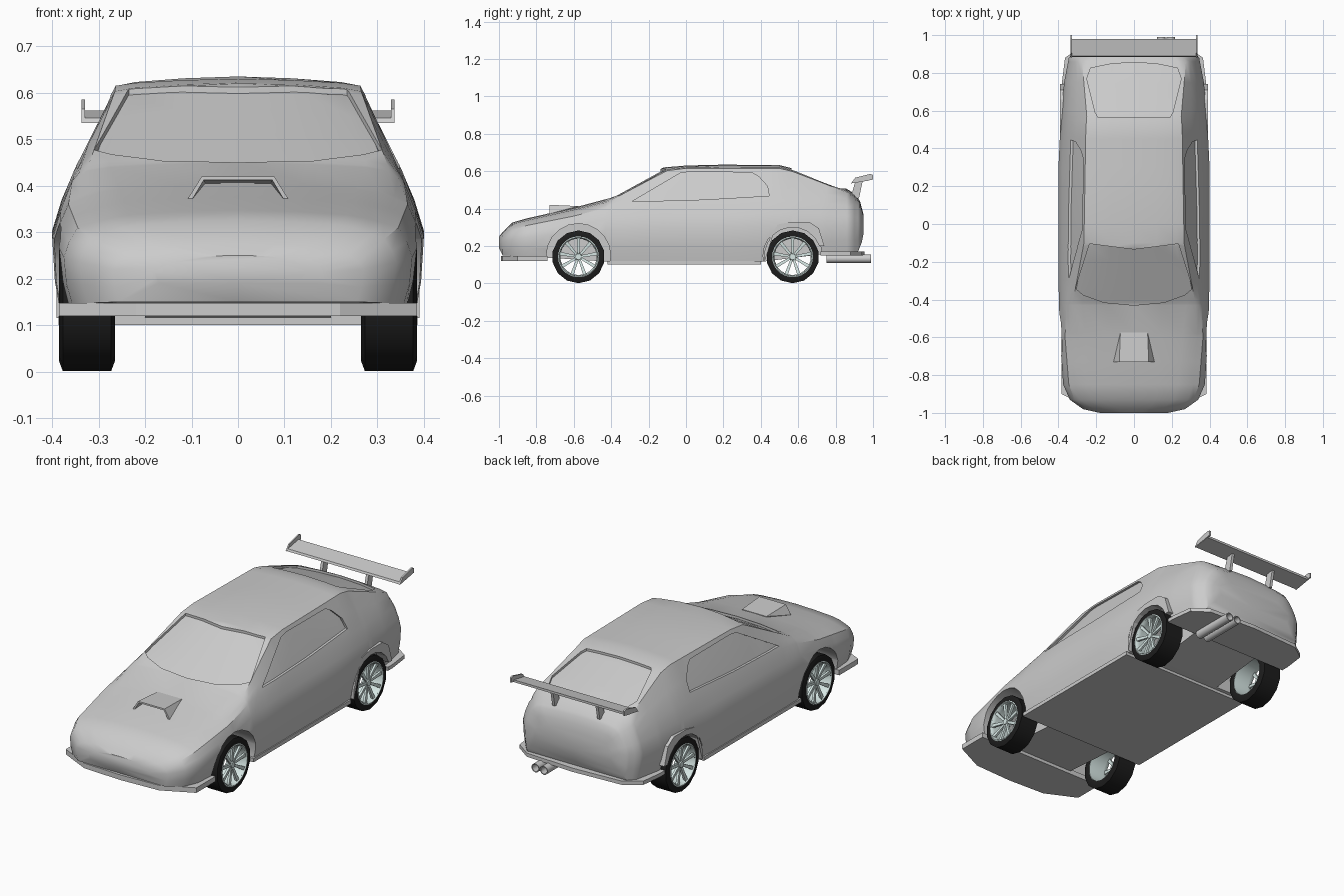
import bpy, bmesh, math
from mathutils import Matrix, Vector

if "Cube" in bpy.data.objects:
    bpy.data.objects.remove(bpy.data.objects["Cube"])


def material(name, col):
    m = bpy.data.materials.new(name)
    m.diffuse_color = (*col, 1)
    m.use_nodes = True
    m.node_tree.nodes["Principled BSDF"].inputs["Base Color"].default_value = m.diffuse_color
    return m


BLACK = material("tyre_black", (0.012, 0.012, 0.012))
SILVER = material("rim_silver", (0.68, 0.80, 0.78))


def make(name, bm, mat=None, angle=None):
    bmesh.ops.recalc_face_normals(bm, faces=bm.faces)
    me = bpy.data.meshes.new(name)
    bm.to_mesh(me)
    bm.free()
    ob = bpy.data.objects.new(name, me)
    bpy.context.collection.objects.link(ob)
    if mat:
        me.materials.append(mat)
    if angle:
        smooth(ob, angle)
    return ob


def activate(ob):
    bpy.ops.object.select_all(action='DESELECT')
    ob.select_set(True)
    bpy.context.view_layer.objects.active = ob


def smooth(ob, angle):
    activate(ob)
    bpy.ops.object.shade_smooth_by_angle(angle=math.radians(angle))


def prism(name, pts, axis, a, b):
    """Extrude a 2D outline along x (pts = y,z) or z (pts = x,y)."""
    bm = bmesh.new()
    put = (lambda p, t: (t, *p)) if axis == 'x' else (lambda p, t: (*p, t))
    lo, hi = ([bm.verts.new(put(p, t)) for p in pts] for t in (a, b))
    bm.faces.new(lo)
    bm.faces.new(hi)
    for i in range(len(pts)):
        j = (i + 1) % len(pts)
        bm.faces.new((lo[i], lo[j], hi[j], hi[i]))
    return make(name, bm)


def cut(ob, cutter, remove=True):
    activate(ob)
    m = ob.modifiers.new("cut", 'BOOLEAN')
    m.operation, m.solver, m.object = 'DIFFERENCE', 'EXACT', cutter
    bpy.ops.object.modifier_apply(modifier=m.name)
    if remove:
        bpy.data.objects.remove(cutter)


def sym(half):
    """Complete an x >= 0 outline with its mirror image."""
    return half + [(-x, y) for x, y in reversed(half) if x > 0]


def circle(cy, cz, r, n, a0=0, a1=360, closed=True):
    steps = n if closed else n - 1
    return [(cy + r * math.cos(math.radians(a0 + (a1 - a0) * i / steps)),
             cz + r * math.sin(math.radians(a0 + (a1 - a0) * i / steps))) for i in range(n)]


# Body control curves along the length: (y, value)
CURVES = dict(
    bottom=[(-1, .19), (-.98, .15), (-.7, .135), (-.4, .115), (.4, .115), (.72, .155), (.92, .17), (.94, .22), (.95, .27)],
    w_max=[(-1, .18), (-.98, .27), (-.93, .34), (-.85, .375), (-.6, .392), (-.3, .4), (.3, .4), (.55, .388), (.75, .37), (.88, .345), (.93, .30), (.95, .23)],
    z_max=[(-1, .215), (-.93, .235), (-.6, .28), (0, .3), (.95, .31)],
    w_belt=[(-1, .14), (-.98, .24), (-.93, .315), (-.85, .345), (-.6, .365), (-.35, .355), (.45, .35), (.6, .345), (.75, .33), (.88, .31), (.93, .265), (.95, .2)],
    z_belt=[(-1, .235), (-.98, .25), (-.93, .285), (-.85, .31), (-.6, .36), (-.4, .41), (-.2, .43), (.6, .44), (.75, .43), (.88, .41), (.93, .385), (.95, .335)],
    w_roof=[(-1, .09), (-.98, .17), (-.93, .25), (-.85, .275), (-.6, .3), (-.42, .325), (-.1, .265), (.5, .255), (.57, .25), (.86, .275), (.93, .23), (.95, .17)],
    z_roof=[(-1, .245), (-.98, .265), (-.93, .31), (-.85, .33), (-.6, .385), (-.42, .435), (-.1, .603), (0, .615), (.5, .615), (.57, .598), (.86, .487), (.93, .425), (.95, .355)],
    top=[(-1, .25), (-.98, .275), (-.93, .325), (-.85, .348), (-.73, .375), (-.58, .41), (-.43, .45), (-.12, .62), (0, .63), (.2, .635), (.5, .632), (.57, .615), (.86, .505), (.9, .48), (.93, .44), (.95, .365)])


def val(key, y):
    c = CURVES[key]
    for (y0, v0), (y1, v1) in zip(c, c[1:]):
        if y <= y1:
            return v0 + (v1 - v0) * (y - y0) / (y1 - y0)
    return c[-1][1]


def body_shell(name, inset=0):
    bm = bmesh.new()
    rings = []
    for y in sorted({p[0] for c in CURVES.values() for p in c}):
        v = {k: val(k, y) for k in CURVES}
        drop = v['top'] - v['z_roof']
        half = [(0, v['bottom']), (v['w_max'] * .95, v['bottom']),
                (v['w_max'] * .985, v['bottom'] * .55 + v['z_max'] * .45),
                (v['w_max'], v['z_max']),
                (v['w_max'] * .5 + v['w_belt'] * .5 + .004, v['z_max'] * .5 + v['z_belt'] * .5),
                (v['w_belt'], v['z_belt']),
                (v['w_belt'] * .5 + v['w_roof'] * .5 + .003, v['z_belt'] * .5 + v['z_roof'] * .5),
                (v['w_roof'], v['z_roof']),
                (v['w_roof'] * .85, v['top'] - .6 * drop),
                (v['w_roof'] * .45, v['top'] - .2 * drop), (0, v['top'])]
        rings.append([bm.verts.new((x, y, z)) for x, z in sym(half)])
    for r, s in zip(rings, rings[1:]):
        for i in range(len(r)):
            j = (i + 1) % len(r)
            bm.faces.new((r[i], r[j], s[j], s[i]))
    bm.faces.new(rings[0])
    bm.faces.new(rings[-1])
    bmesh.ops.recalc_face_normals(bm, faces=bm.faces)
    bm.normal_update()
    for vert, n in [(v, v.normal.copy()) for v in bm.verts]:
        vert.co -= n * inset
    return make(name, bm)


body = body_shell("car_body")
core = body_shell("glass_core", .012)

# Recessed windows: each cutter keeps only the skin outside the inset core
side = [(-.29, .437), (-.03, .59), (.02, .597), (.35, .593), (.39, .57), (.435, .52), (.445, .468), (.1, .448)]
front = sym([(0, -.43), (.16, -.415), (.27, -.375), (.31, -.34), (.235, -.105), (0, -.135)])
rear = sym([(0, .565), (.19, .565), (.205, .59), (.25, .77), (.23, .825), (.12, .848), (0, .855)])
for cutter in (prism("cut_side", side, 'x', -.5, .5), prism("cut_front", front, 'z', .3, .7),
               prism("cut_rear", rear, 'z', .35, .7)):
    cut(cutter, core, remove=False)
    cut(body, cutter)
bpy.data.objects.remove(core)

# Wheel wells
for s in (1, -1):
    for y, r in ((-.575, .172), (.57, .158)):
        cut(body, prism("cut_well", circle(y, .148, r, 20), 'x', s * .2, s * .5))
smooth(body, 32)

# Rear wheel flares
flare = [(.42, .115), (.45, .25), (.49, .315), (.56, .328), (.66, .328), (.71, .295), (.74, .2)]
for s in (1, -1):
    prism("rear_flare", flare + circle(.57, .148, .152, 10, 20, 190, False), 'x', s * .33, s * .391)

# Front lip, floor and rear valance plates
prism("front_lip", sym([(0, -.99), (.22, -.98), (.385, -.9), (.385, -.74), (0, -.74)]), 'z', .12, .147)
prism("floor_plate", sym([(0, -.42), (.386, -.42), (.386, .4), (0, .4)]), 'z', .1, .12)
prism("rear_valance", sym([(0, .955), (.28, .94), (.365, .88), (.38, .76), (.38, .72), (0, .72)]), 'z', .15, .17)

# Bonnet scoop, open at the front
bm = bmesh.new()
R = [bm.verts.new(p) for p in ((.108, -.73, .372), (.078, -.73, .42), (.072, -.575, .413))]
L = [bm.verts.new((-v.co.x, v.co.y, v.co.z)) for v in R]
bm.faces.new(R)
bm.faces.new(L)
bm.faces.new((R[1], L[1], L[2], R[2]))
scoop = make("bonnet_scoop", bm)
scoop.modifiers.new("thickness", 'SOLIDIFY').thickness = .009

# Rear wing with end plates and struts
prism("wing_blade", [(.885, .535), (.89, .546), (.98, .562), (.98, .55)], 'x', -.335, .335)
for s in (1, -1):
    prism("wing_end_plate", [(.882, .535), (.905, .565), (.985, .585), (1, .58), (1, .555), (.94, .545)],
          'x', s * .329, s * .337)
    prism("wing_strut", [(.88, .455), (.925, .455), (.945, .55), (.905, .545)], 'x', s * .125, s * .14)


def lathe(name, profile, n, mat, place, angle=35):
    """Revolve a closed (x, r) profile about the x axis."""
    bm = bmesh.new()
    rings = [[bm.verts.new((x, r * math.sin(2 * math.pi * i / n), r * math.cos(2 * math.pi * i / n)))
              for i in range(n)] for x, r in profile]
    for a, b in zip(rings, rings[1:] + rings[:1]):
        for i in range(n):
            j = (i + 1) % n
            bm.faces.new((a[i], a[j], b[j], b[i]))
    bm.transform(place)
    return make(name, bm, mat, angle)


# Twin exhaust pipes (hollow)
for x in (.145, .195):
    place = Matrix.Translation((x, .75, .132)) @ Matrix.Rotation(math.pi / 2, 4, 'Z')
    lathe("exhaust_pipe", [(0, .016), (0, .023), (.24, .023), (.24, .018)], 14, None, place)

# Wheels: tyre, rim barrel, spokes and hub
for s in (1, -1):
    for y in (-.575, .57):
        place = Matrix.Translation((s * .325, y, .142)) @ Matrix.Scale(s, 4, Vector((1, 0, 0)))
        lathe("tyre", [(-.055, .103), (-.06, .12), (-.052, .141), (.052, .141), (.06, .12), (.055, .103)],
              14, BLACK, place, 50)
        lathe("rim", [(-.055, .1), (-.055, .107), (.058, .109), (.06, .104), (.05, .098), (.035, .097)],
              28, SILVER, place)
        bm = bmesh.new()
        for i in range(9):
            spoke = bmesh.ops.create_cube(bm, size=1)['verts']
            for v in spoke:
                outer = v.co.z > 0
                v.co = Vector((v.co.x * .012 + (.048 if outer else .038),
                               v.co.y * (.018 if outer else .012), .1 if outer else .012))
            bmesh.ops.rotate(bm, verts=spoke, matrix=Matrix.Rotation(i * 2 * math.pi / 9, 3, 'X'))
        bmesh.ops.create_cone(bm, cap_ends=True, segments=12, radius1=.024, radius2=.016, depth=.03,
                              matrix=Matrix.Translation((.035, 0, 0)) @ Matrix.Rotation(math.pi / 2, 4, 'Y'))
        bm.transform(place)
        make("wheel_spokes", bm, SILVER)
